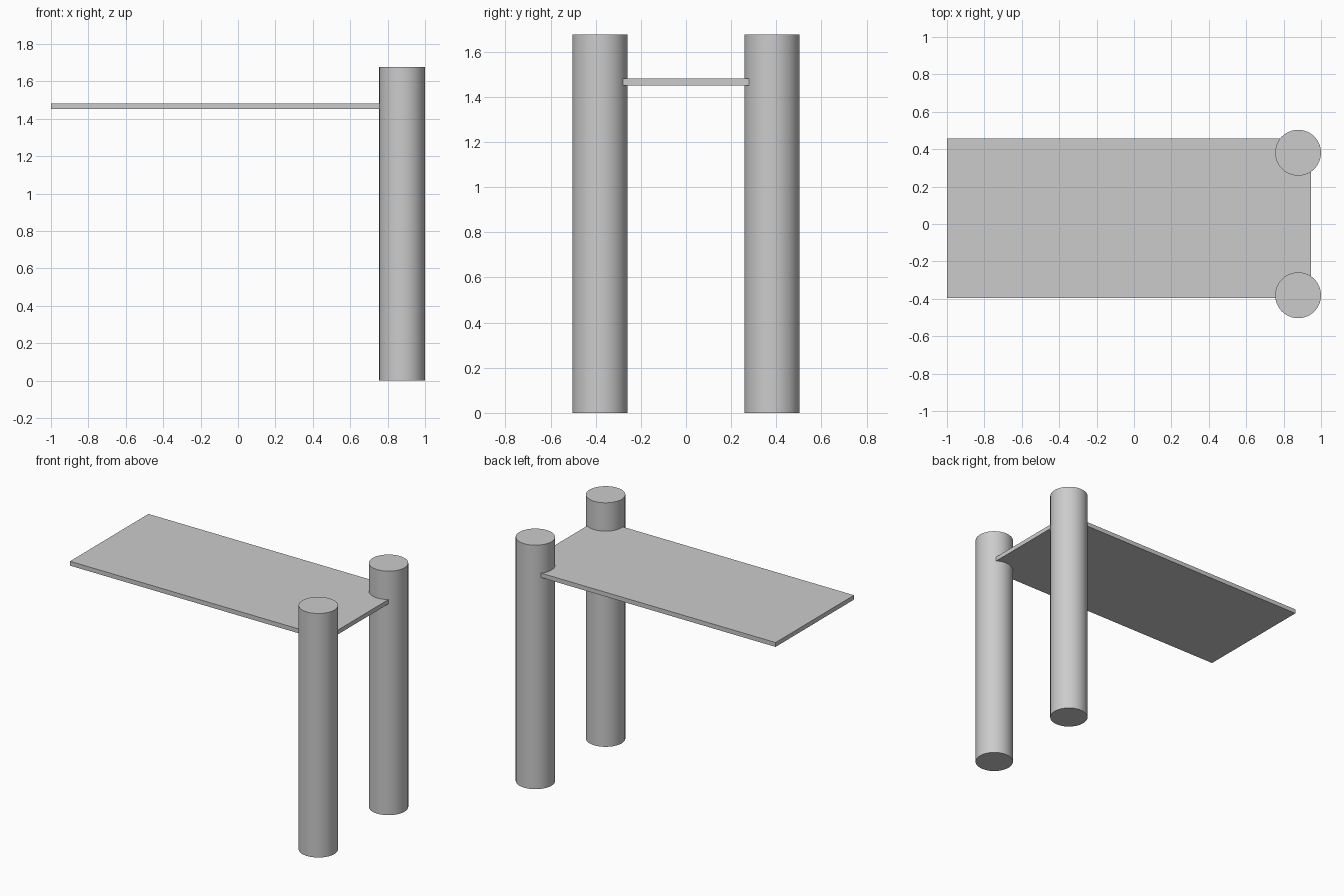
import bpy
import math

if "Cube" in bpy.data.objects:
    bpy.data.objects.remove(bpy.data.objects["Cube"])

POST_RADIUS = 0.1225
POST_HEIGHT = 1.676


def add_post(name, x, y):
    bpy.ops.mesh.primitive_cylinder_add(
        vertices=64, radius=POST_RADIUS, depth=POST_HEIGHT,
        location=(x, y, POST_HEIGHT / 2))
    post = bpy.context.object
    post.name = name
    bpy.ops.object.shade_smooth_by_angle(angle=math.radians(30))


def add_slab(name, low, high):
    bpy.ops.mesh.primitive_cube_add(
        size=1, location=[(a + b) / 2 for a, b in zip(low, high)])
    slab = bpy.context.object
    slab.name = name
    slab.scale = [b - a for a, b in zip(low, high)]
    bpy.ops.object.transform_apply(location=False, rotation=False, scale=True)


# Two round posts at the right end
for name, side in (("front_post", -1), ("back_post", 1)):
    add_post(name, 1 - POST_RADIUS, side * 0.381)

# Thin board whose right corners sink into the posts
add_slab("board", (-1.0, -0.395, 1.451), (0.947, 0.456, 1.481))
